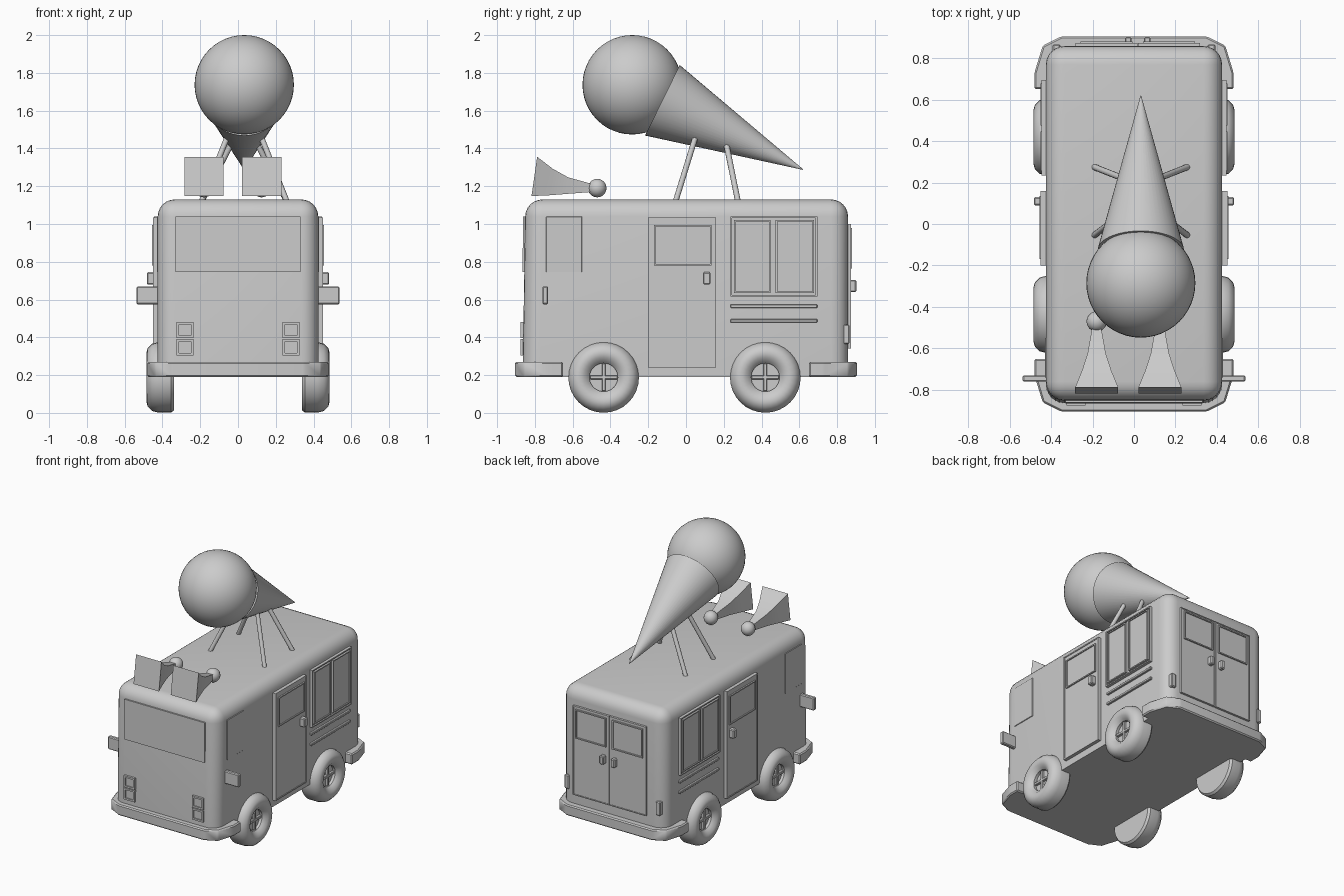
import bpy, bmesh, math
from mathutils import Vector

cube = bpy.data.objects.get("Cube")
if cube:
    bpy.data.objects.remove(cube, do_unlink=True)

grey = bpy.data.materials.new("plain_grey")
grey.use_nodes = True
colour = (0.6, 0.6, 0.6, 1)
grey.diffuse_color = colour
grey.node_tree.nodes["Principled BSDF"].inputs["Base Color"].default_value = colour


def finish(name, bm):
    bmesh.ops.recalc_face_normals(bm, faces=bm.faces)
    mesh = bpy.data.meshes.new(name)
    bm.to_mesh(mesh)
    bm.free()
    mesh.materials.append(grey)
    ob = bpy.data.objects.new(name, mesh)
    bpy.context.collection.objects.link(ob)
    bpy.ops.object.select_all(action='DESELECT')
    ob.select_set(True)
    bpy.context.view_layer.objects.active = ob
    bpy.ops.object.shade_smooth_by_angle(angle=math.radians(35))
    return ob


def box_mesh(lo, hi):
    """Box between two corners, given in any order."""
    bm = bmesh.new()
    bmesh.ops.create_cube(bm, size=1)
    for v in bm.verts:
        v.co = [(a + b) / 2 + c * abs(b - a) for a, b, c in zip(lo, hi, v.co)]
    bm.normal_update()
    return bm


def box(name, lo, hi, bevel=0.006):
    bm = box_mesh(lo, hi)
    bmesh.ops.bevel(bm, geom=bm.edges[:], offset=bevel, segments=1, affect='EDGES')
    return finish(name, bm)


def framed(name, lo, hi, out, rim=0.012, depth=-0.008):
    """Panel whose face towards 'out' is inset to leave a raised rim."""
    bm = box_mesh(lo, hi)
    face = max(bm.faces, key=lambda f: f.normal.dot(Vector(out)))
    bmesh.ops.inset_region(bm, faces=[face], thickness=rim)
    move = bmesh.ops.extrude_discrete_faces(bm, faces=[face])["faces"][0]
    bmesh.ops.translate(bm, verts=move.verts[:], vec=Vector(out) * depth)
    return finish(name, bm)


def rod(name, a, b, r1, r2, sides=12):
    a, b = Vector(a), Vector(b)
    bm = bmesh.new()
    bmesh.ops.create_cone(bm, cap_ends=True, segments=sides, radius1=r1, radius2=r2,
                          depth=(b - a).length)
    turn = (b - a).to_track_quat('Z', 'Y')
    for v in bm.verts:
        v.co = turn @ v.co + (a + b) / 2
    return finish(name, bm)


def ball(name, centre, r, u, v):
    bm = bmesh.new()
    bmesh.ops.create_uvsphere(bm, u_segments=u, v_segments=v, radius=r)
    bmesh.ops.translate(bm, verts=bm.verts, vec=centre)
    return finish(name, bm)


# Van body: rounded upright corners and roof, square floor edge
bm = box_mesh((-0.425, -0.865, 0.19), (0.425, 0.858, 1.13))
for v in bm.verts:
    if v.co.y < 0 and v.co.z > 1:
        v.co.y += 0.015
edges = [e for e in bm.edges if max(v.co.z for v in e.verts) > 1]
bmesh.ops.bevel(bm, geom=edges, offset=0.09, segments=6, profile=0.5, affect='EDGES')
finish("van_body", bm)

# Bumpers wrapping round both ends
for name, s in (("front_bumper", -1), ("rear_bumper", 1)):
    half = [(0.48, 0.65), (0.48, 0.73), (0.44, 0.86), (0.35, 0.905)]
    plan = half + [(-x, y) for x, y in reversed(half)]
    bm = bmesh.new()
    base = bm.faces.new([bm.verts.new((x, y * s, 0.19)) for x, y in plan])
    up = bmesh.ops.extrude_face_region(bm, geom=[base])["geom"]
    bmesh.ops.translate(bm, vec=(0, 0, 0.08),
                        verts=[g for g in up if isinstance(g, bmesh.types.BMVert)])
    bmesh.ops.recalc_face_normals(bm, faces=bm.faces)
    bmesh.ops.bevel(bm, geom=bm.edges[:], offset=0.008, segments=1, affect='EDGES')
    finish(name, bm)


# Wheels: lathed tyre with a sunken hub and a cross
def wheel(name, s, y):
    profile = [(0, 0.34), (0.175, 0.34), (0.187, 0.355), (0.187, 0.42), (0.178, 0.455),
               (0.155, 0.478), (0.13, 0.485), (0.105, 0.478), (0.085, 0.462),
               (0.075, 0.45), (0.075, 0.43), (0, 0.43)]
    bm = bmesh.new()
    vs = [bm.verts.new((x * s, y, 0.188 + r)) for r, x in profile]
    es = [bm.edges.new(p) for p in zip(vs, vs[1:])]
    bmesh.ops.spin(bm, geom=vs + es, cent=(0, y, 0.188), axis=(1, 0, 0),
                   angle=math.tau, steps=32)
    bmesh.ops.remove_doubles(bm, verts=bm.verts, dist=0.0001)
    finish(name, bm)
    for part, dy, dz in (("spoke_upright", 0.01, 0.073), ("spoke_level", 0.073, 0.01)):
        box(name + "_" + part, (0.42 * s, y - dy, 0.188 - dz),
            (0.448 * s, y + dy, 0.188 + dz), 0.003)


# Everything that appears on both sides
for side, s in (("left", 1), ("right", -1)):
    out = (s, 0, 0)
    wheel(side + "_front_wheel", s, -0.436)
    wheel(side + "_rear_wheel", s, 0.42)

    box(side + "_cab_window", (0.41 * s, -0.74, 0.745), (0.43 * s, -0.55, 1.04), 0.002)
    box(side + "_mirror", (0.41 * s, -0.76, 0.575), (0.537 * s, -0.73, 0.67))

    framed(side + "_door", (0.40 * s, -0.20, 0.24), (0.45 * s, 0.16, 1.035), out, 0.012, -0.004)
    framed(side + "_door_window", (0.42 * s, -0.17, 0.78), (0.456 * s, 0.135, 0.995), out)
    box(side + "_door_handle", (0.44 * s, 0.09, 0.68), (0.483 * s, 0.13, 0.745))

    framed(side + "_serving_frame", (0.40 * s, 0.235, 0.615), (0.446 * s, 0.695, 1.04),
           out, 0.012, -0.01)
    for pane, y0, y1 in (("front", 0.255, 0.447), ("rear", 0.475, 0.677)):
        framed(side + "_serving_pane_" + pane, (0.42 * s, y0, 0.635),
               (0.45 * s, y1, 1.022), out)
    for rail, z in (("upper", 0.565), ("lower", 0.487)):
        box(side + "_trim_rail_" + rail, (0.41 * s, 0.235, z - 0.009),
            (0.44 * s, 0.695, z + 0.009), 0.003)

    for lamp, z in (("lower", 0.305), ("upper", 0.396)):
        framed(side + "_headlight_" + lamp, (0.235 * s, -0.84, z),
               (0.325 * s, -0.876, z + 0.085), (0, -1, 0), 0.018, -0.008)
    box(side + "_tail_light", (0.355 * s, 0.79, 0.365), (0.393 * s, 0.866, 0.468))

# Windscreen, leaning with the front
bm = box_mesh((-0.33, -0.862, 0.745), (0.33, -0.83, 1.04))
for v in bm.verts:
    if v.co.y < -0.85 and v.co.z < 0.9:
        v.co.y -= 0.004
finish("windscreen", bm)

# Rear double doors
for side, s in (("left", 1), ("right", -1)):
    mid = 0.018
    a, b = mid + 0.002 * s, mid + 0.3 * s
    back = (0, 1, 0)
    framed(side + "_rear_door", (a, 0.84, 0.34), (b, 0.874, 1.0), back, 0.01, -0.004)
    framed(side + "_rear_window", (mid + 0.025 * s, 0.85, 0.765),
           (mid + 0.275 * s, 0.88, 0.98), back)
    box(side + "_rear_handle", (mid + 0.03 * s, 0.86, 0.64), (mid + 0.062 * s, 0.902, 0.703))

# Giant ice cream lying back above the roof
cx = 0.033
ball("ice_cream_scoop", (cx, -0.285, 1.737), 0.263, 48, 24)
rod("ice_cream_cone", (cx, -0.125, 1.655), (cx, 0.62, 1.288), 0.208, 0.0015, 48)
for side, s in (("left", 1), ("right", -1)):
    rod(side + "_front_strut", (cx + 0.225 * s, -0.055, 1.12), (cx + 0.09 * s, 0.05, 1.46),
        0.015, 0.015)
    rod(side + "_rear_strut", (cx + 0.225 * s, 0.275, 1.12), (cx + 0.06 * s, 0.21, 1.44),
        0.015, 0.015)

# Square flared loudspeakers with ball drivers
for side, x in (("left", 0.125), ("right", -0.18)):
    rings = []
    bm = bmesh.new()
    for y, z, r, lean in ((-0.803, 1.252, 0.104, 0.015), (-0.715, 1.222, 0.07, 0.01),
                          (-0.63, 1.203, 0.044, 0.006), (-0.49, 1.19, 0.02, 0)):
        rings.append([bm.verts.new((x + r * i, y + lean * k, z + r * k))
                      for i, k in ((-1, -1), (1, -1), (1, 1), (-1, 1))])
    for p, q in zip(rings, rings[1:]):
        for i in range(4):
            j = (i + 1) % 4
            bm.faces.new((p[i], p[j], q[j], q[i]))
    bm.faces.new(rings[0])
    bm.faces.new(rings[-1])
    finish(side + "_speaker_horn", bm)
    ball(side + "_speaker_driver", (x, -0.47, 1.19), 0.049, 24, 12)
